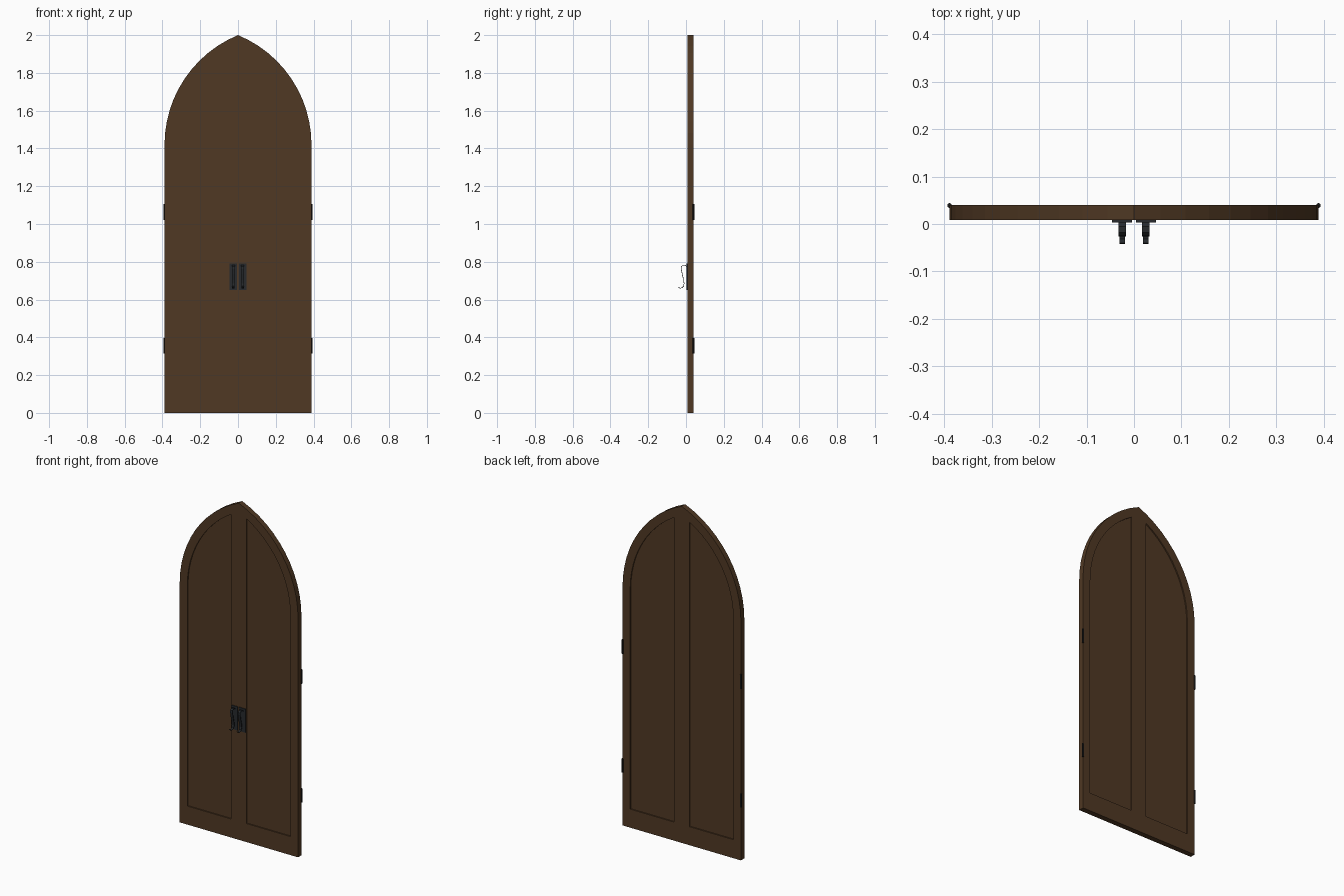
import bpy, bmesh, math
from mathutils import Vector

if "Cube" in bpy.data.objects:
    bpy.data.objects.remove(bpy.data.objects["Cube"])


def material(name, rgb):
    m = bpy.data.materials.new(name)
    m.diffuse_color = (*rgb, 1)
    m.use_nodes = True
    m.node_tree.nodes["Principled BSDF"].inputs["Base Color"].default_value = m.diffuse_color
    return m


wood = material("dark wood", (0.080, 0.040, 0.017))
iron = material("dark iron", (0.020, 0.023, 0.026))
hinge_iron = material("black hinge iron", (0.010, 0.010, 0.010))

HALF, SPRING, TOP = 0.389, 1.42, 2.0
FRONT, BACK, RECESS = 0.008, 0.040, 0.007
RAD = (HALF ** 2 + (TOP - SPRING) ** 2) / (2 * HALF)   # pointed arch radius
CX = HALF - RAD


def finish(name, bm, mat):
    bmesh.ops.recalc_face_normals(bm, faces=bm.faces)
    me = bpy.data.meshes.new(name)
    bm.to_mesh(me)
    bm.free()
    ob = bpy.data.objects.new(name, me)
    bpy.context.collection.objects.link(ob)
    me.materials.append(mat)
    return ob


def outline(x0, z0, inset, n=12):
    """Half of a pointed arch, as x/z points."""
    r = RAD - inset
    end = math.acos((x0 - CX) / r)
    pts = [(x0, z0), (CX + r, z0)]
    for i in range(n + 1):
        a = end * i / n
        pts.append((CX + r * math.cos(a), SPRING + r * math.sin(a)))
    return pts


# door leaf: arched frame with a sunken panel on both faces
def leaf(name, s):
    bm = bmesh.new()
    outer, inner = outline(0, 0, 0), outline(0.05, 0.11, 0.05)

    def loop(pts, y):
        return [bm.verts.new((s * x, y, z)) for x, z in pts]

    def bridge(a, b):
        for i in range(len(a)):
            j = (i + 1) % len(a)
            bm.faces.new((a[i], a[j], b[j], b[i]))

    rims = []
    for y, d in ((FRONT, RECESS), (BACK, -RECESS)):
        rim, edge, panel = loop(outer, y), loop(inner, y), loop(inner, y + d)
        bridge(rim, edge)
        bridge(edge, panel)
        bm.faces.new(panel)
        rims.append(rim)
    bridge(*rims)
    return finish(name, bm, wood)


# plain box
def box(name, lo, hi, mat):
    bm = bmesh.new()
    bmesh.ops.create_cube(bm, size=1)
    lo, hi = Vector(lo), Vector(hi)
    for v in bm.verts:
        v.co = (lo + hi) / 2 + v.co * (hi - lo)
    return finish(name, bm, mat)


# upright cylinder
def pin(name, x, y, z0, z1, r):
    bpy.ops.mesh.primitive_cylinder_add(vertices=12, radius=r, depth=z1 - z0,
                                        location=(x, y, (z0 + z1) / 2))
    ob = bpy.context.object
    ob.name = name
    ob.data.materials.append(hinge_iron)
    bpy.ops.object.shade_smooth_by_angle()


# S-curved strap handle: (y, z, half width) stations
PATH = [(0.004, 0.775, 0.008), (-0.006, 0.782, 0.008), (-0.017, 0.782, 0.008),
        (-0.024, 0.774, 0.008), (-0.025, 0.762, 0.008), (-0.020, 0.735, 0.008),
        (-0.013, 0.705, 0.008), (-0.010, 0.685, 0.008), (-0.013, 0.670, 0.007),
        (-0.022, 0.662, 0.006), (-0.032, 0.660, 0.0055), (-0.041, 0.667, 0.0055)]


def handle(name, x, t=0.0015):
    bm = bmesh.new()
    rings = []
    for i, (y, z, w) in enumerate(PATH):
        a, b = PATH[max(i - 1, 0)], PATH[min(i + 1, len(PATH) - 1)]
        d = Vector((b[0] - a[0], b[1] - a[1])).normalized()
        n = Vector((-d.y, d.x)) * t
        rings.append([bm.verts.new((x + sx * w, y + k * n.x, z + k * n.y))
                      for sx, k in ((-1, -1), (1, -1), (1, 1), (-1, 1))])
    for a, b in zip(rings, rings[1:]):
        for i in range(4):
            j = (i + 1) % 4
            bm.faces.new((a[i], a[j], b[j], b[i]))
    bm.faces.new(rings[0])
    bm.faces.new(rings[-1])
    return finish(name, bm, iron)


for side, s in (("left", -1), ("right", 1)):
    leaf(f"{side}_door_leaf", s)
    hx = s * 0.025
    box(f"{side}_handle_plate", (hx - 0.021, 0.003, 0.65),
        (hx + 0.021, FRONT + 0.001, 0.79), iron)
    handle(f"{side}_handle", hx)
    for label, z0, z1 in (("lower", 0.315, 0.397), ("upper", 1.02, 1.105)):
        pin(f"{side}_{label}_hinge", s * 0.389, 0.039, z0, z1, 0.005)
